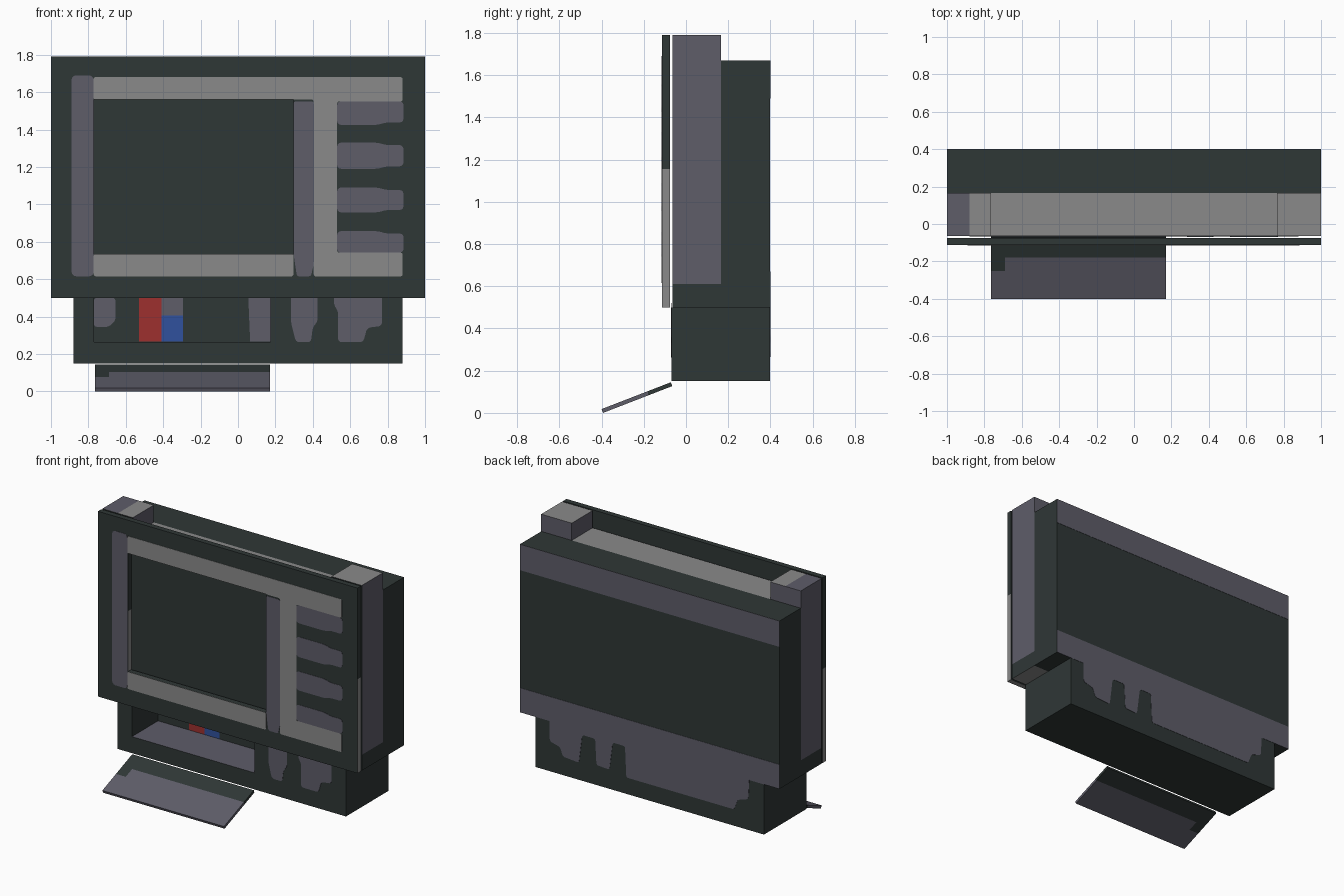
import bpy
import bmesh
from mathutils import Vector

cube = bpy.data.objects.get("Cube")
if cube:
    bpy.data.objects.remove(cube, do_unlink=True)

# Palette
DARK, SLATE, GREY, RED, BLUE = range(5)
COLOURS = [("dark_green_grey", "2f3736"), ("slate_purple", "5e5d69"), ("mid_grey", "8a8a8a"),
           ("red", "9e302f"), ("blue", "30519e")]
MATS = []
for label, code in COLOURS:
    srgb = [int(code[i:i + 2], 16) / 255 for i in (0, 2, 4)]
    colour = [((c + 0.055) / 1.055) ** 2.4 for c in srgb] + [1]
    mat = bpy.data.materials.new(label)
    mat.use_nodes = True
    mat.diffuse_color = colour
    shader = mat.node_tree.nodes["Principled BSDF"]
    shader.inputs["Base Color"].default_value = colour
    shader.inputs["Roughness"].default_value = 0.8
    MATS.append(mat)


def rect(u0, u1, v0, v1):
    return [(u0, v0), (u1, v0), (u1, v1), (u0, v1)]


def prism(name, outline, axis, start, end, colour=DARK, rounding=0.0):
    """Extrude an outline, (x, z) along y or (y, z) along x."""
    bm = bmesh.new()
    verts = [bm.verts.new((u, start, v) if axis == "y" else (start, u, v)) for u, v in outline]
    bm.faces.new(verts)
    if rounding:
        bmesh.ops.bevel(bm, geom=bm.verts[:], offset=rounding, segments=3, profile=0.5,
                        affect='VERTICES', clamp_overlap=True)
    grown = bmesh.ops.extrude_face_region(bm, geom=bm.faces[:])["geom"]
    shift = Vector((0, end - start, 0) if axis == "y" else (end - start, 0, 0))
    bmesh.ops.translate(bm, vec=shift, verts=[g for g in grown if isinstance(g, bmesh.types.BMVert)])
    bmesh.ops.recalc_face_normals(bm, faces=bm.faces[:])
    mesh = bpy.data.meshes.new(name)
    bm.to_mesh(mesh)
    bm.free()
    for mat in MATS:
        mesh.materials.append(mat)
    for poly in mesh.polygons:
        poly.material_index = colour
    obj = bpy.data.objects.new(name, mesh)
    bpy.context.collection.objects.link(obj)
    return obj


def cut(obj, cutter):
    """Subtract the cutter, then discard it."""
    mod = obj.modifiers.new("opening", 'BOOLEAN')
    mod.operation, mod.solver, mod.object = 'DIFFERENCE', 'EXACT', cutter
    cutter.hide_render = True
    bpy.context.view_layer.objects.active = obj
    bpy.ops.object.modifier_apply(modifier=mod.name)
    bpy.data.objects.remove(cutter, do_unlink=True)


def paint(obj, rule, splits=()):
    """Split along planes, then colour each face by its normal and centre."""
    bm = bmesh.new()
    bm.from_mesh(obj.data)
    for point, normal in splits:
        bmesh.ops.bisect_plane(bm, geom=bm.verts[:] + bm.edges[:] + bm.faces[:],
                               plane_co=point, plane_no=normal)
    for face in bm.faces:
        face.material_index = rule(face.normal, face.calc_center_median())
    bm.to_mesh(obj.data)
    bm.free()


# Upper body with a raised post at each end
body = prism("upper_body", [(-1, 0.5), (1, 0.5), (1, 1.79), (0.765, 1.79), (0.765, 1.67),
                            (-0.765, 1.67), (-0.765, 1.79), (-1, 1.79)], "y", -0.065, 0.165)


def body_rule(n, c):
    if n.z > 0.5:
        return SLATE if c.x < -0.88 else GREY
    if n.z < -0.5:
        return GREY
    if n.y < -0.5 or c.z < 0.61:
        return DARK
    return SLATE


paint(body, body_rule, [((0, 0, 0.61), (0, 0, 1)), ((-0.88, 0, 0), (1, 0, 0))])

# Rear block with two painted bands
prism("rear_block", rect(-1, 1, 0.5, 1.67), "y", 0.165, 0.398)
for name, low, high in (("rear_band_low", 0.5, 0.67), ("rear_band_high", 1.49, 1.67)):
    prism(name, rect(-1, 1, low, high), "y", 0.398, 0.4, SLATE)

# Front panel with the screen opening
panel = prism("front_panel", rect(-1, 1, 0.5, 1.79), "y", -0.113, -0.075)
cut(panel, prism("screen_cutter", rect(-0.77, 0.297, 0.735, 1.56), "y", -0.2, -0.07))
paint(panel, lambda n, c: GREY if (abs(n.x) > 0.5 and c.z < 1.15) or (n.z < -0.5 and c.z < 0.6)
      else DARK, [((0, 0, 1.155), (0, 0, 1))])

# Painted areas around the screen
FRONT = ("y", -0.113, -0.115)
prism("left_stripe", rect(-0.89, -0.772, 0.615, 1.69), *FRONT, SLATE, 0.025)
prism("bottom_stripe", rect(-0.772, 0.297, 0.615, 0.735), *FRONT, GREY, 0.012)
prism("middle_stripe", [(0.315, 0.615), (0.39, 0.615), (0.405, 0.68), (0.405, 1.55),
                        (0.297, 1.55), (0.297, 0.735)], *FRONT, SLATE, 0.012)
prism("grey_surround", [(0.405, 0.615), (0.88, 0.615), (0.88, 0.742), (0.53, 0.742), (0.53, 1.55),
                        (0.88, 1.55), (0.88, 1.68), (-0.772, 1.68), (-0.772, 1.56),
                        (0.405, 1.56)], *FRONT, GREY, 0.01)

# Row of painted buttons, narrowing to the right
for i, (low, high) in enumerate([(0.742, 0.857), (0.957, 1.09), (1.19, 1.33), (1.425, 1.55)]):
    tip_low = low if i == 0 else low + 0.013
    tip_high = high if i == 3 else high - 0.013
    prism(f"button_{i + 1}", [(0.53, low), (0.75, low), (0.79, tip_low), (0.885, tip_low),
                              (0.885, tip_high), (0.79, tip_high), (0.75, high), (0.53, high)],
          *FRONT, SLATE, 0.022)

# Lower body with the open compartment
lower = prism("lower_body", rect(-0.88, 0.88, 0.15, 0.5), "y", -0.068, 0.398)
cut(lower, prism("compartment_cutter", rect(-0.77, 0.175, 0.265, 0.6), "y", -0.2, 0.22))
paint(lower, lambda n, c: SLATE if n.z > 0.5 and c.z < 0.3 else DARK)

# Painted areas on the compartment's back wall
INSIDE = ("y", 0.22, 0.217)
prism("inner_patch_left", [(-0.77, 0.345), (-0.69, 0.345), (-0.655, 0.38), (-0.655, 0.5),
                           (-0.77, 0.5)], *INSIDE, SLATE, 0.015)
prism("inner_patch_right", [(0.175, 0.267), (0.175, 0.5), (0.055, 0.5), (0.065, 0.267)],
      *INSIDE, SLATE)
prism("red_mark", rect(-0.53, -0.41, 0.267, 0.5), *INSIDE, RED)
prism("blue_mark", rect(-0.41, -0.295, 0.267, 0.405), *INSIDE, BLUE)
prism("inner_patch_middle", rect(-0.41, -0.295, 0.405, 0.5), *INSIDE, SLATE)

# Painted drips on the front of the lower body
LOWER_FRONT = ("y", -0.068, -0.07)
prism("front_drip_small", [(0.283, 0.52), (0.283, 0.37), (0.31, 0.263), (0.39, 0.263),
                           (0.4, 0.345), (0.425, 0.37), (0.425, 0.52)], *LOWER_FRONT, SLATE, 0.02)
prism("front_drip_large", [(0.513, 0.52), (0.513, 0.46), (0.535, 0.43), (0.535, 0.263),
                           (0.67, 0.263), (0.69, 0.34), (0.77, 0.35), (0.77, 0.52)],
      *LOWER_FRONT, SLATE, 0.025)

# Painted drips on the back, hanging from the low band
prism("rear_drips", [(0.77, 0.55), (0.77, 0.36), (0.69, 0.34), (0.67, 0.28), (0.545, 0.27),
                     (0.52, 0.47), (0.42, 0.47), (0.41, 0.29), (0.31, 0.285), (0.285, 0.48),
                     (0.19, 0.48), (0.18, 0.265), (-0.65, 0.265), (-0.68, 0.34), (-0.76, 0.365),
                     (-0.77, 0.55)], "y", 0.398, 0.4, SLATE, 0.015)

# Tilted flap under the compartment
flap = prism("flap", [(-0.072, 0.145), (-0.065, 0.127), (-0.393, 0), (-0.4, 0.018)],
             "x", -0.765, 0.172)
paint(flap, lambda n, c: SLATE if c.y < -0.25 or (c.y < -0.18 and c.x > -0.69) else DARK,
      [((0, -0.18, 0), (0, 1, 0)), ((0, -0.25, 0), (0, 1, 0)), ((-0.69, 0, 0), (1, 0, 0))])
